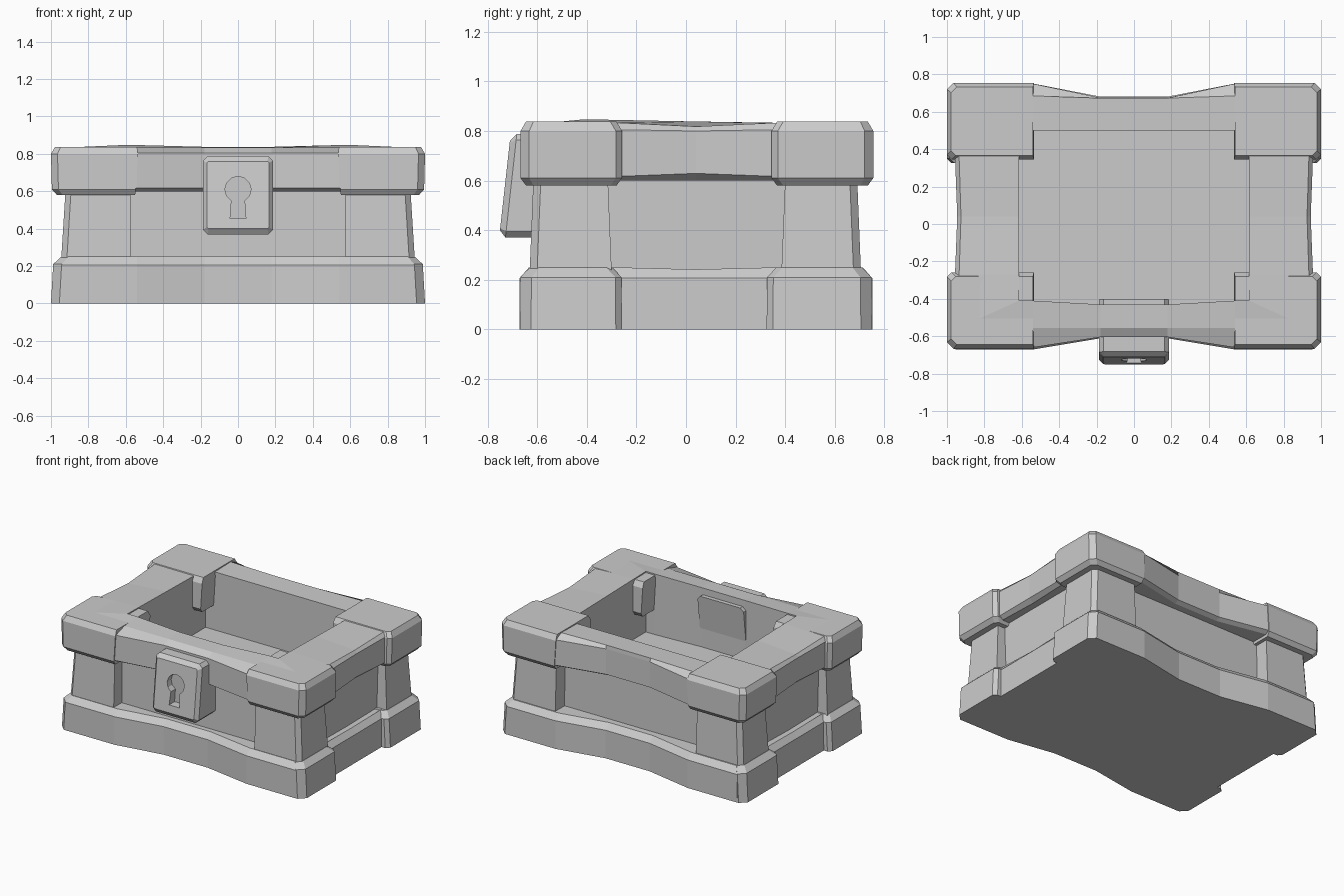
import bpy, bmesh
from math import sin, cos, radians

if "Cube" in bpy.data.objects:
    bpy.data.objects.remove(bpy.data.objects["Cube"])


def loft(name, rings, closed=False, mirror=False):
    """Skin equal-length rings of points; end caps, or wrap round when closed."""
    bm = bmesh.new()
    vs = [[bm.verts.new(p) for p in r] for r in rings]
    n = len(rings[0])
    pairs = list(zip(vs, vs[1:]))
    if closed:
        pairs.append((vs[-1], vs[0]))
    else:
        bm.faces.new(vs[0])
        bm.faces.new(vs[-1])
    for a, b in pairs:
        for i in range(n):
            j = (i + 1) % n
            bm.faces.new((a[i], a[j], b[j], b[i]))
    bmesh.ops.recalc_face_normals(bm, faces=bm.faces)
    me = bpy.data.meshes.new(name)
    bm.to_mesh(me)
    bm.free()
    ob = bpy.data.objects.new(name, me)
    bpy.context.collection.objects.link(ob)
    if mirror:
        m = ob.modifiers.new("mirror", 'MIRROR')
        m.use_axis[0] = True
        m.use_mirror_merge = False
    return ob


def outline(hx, yf, yb, z, bow_f=0, bow_b=0, side=0, drop=0, tilt=0, dip=0):
    """Chest outline whose front, back and sides bow inwards at the middle."""
    half = [(0.18, yf + bow_f, z - dip), (0.54, yf, z), (hx, yf, z), (hx, -0.27, z),
            (hx - side, 0.04, z - drop), (hx, 0.36, z), (hx, yb, z),
            (0.54, yb, z), (0.18, yb - bow_b, z)]
    pts = half + [(-x, y, zz) for x, y, zz in reversed(half)]
    return [(x, y, zz - tilt * y) for x, y, zz in pts]


def corner(s, x0, x1, yo, yi, c, z, inset=0):
    """Corner block section: large cut on the outer corner, small on the inner."""
    x1, yo, yi, d = x1 - inset, yo - s * inset, yi + s * inset, 0.025
    return [(x0, yo, z), (x1 - c, yo, z), (x1, yo - s * c, z),
            (x1, yi + s * d, z), (x1 - d, yi, z), (x0, yi, z)]


# Base slab
loft("base", [
    outline(0.945, -0.671, 0.751, 0, 0.06, 0.07),
    outline(0.942, -0.671, 0.751, 0.207, 0.06, 0.07),
    outline(0.91, -0.633, 0.713, 0.25, 0.06, 0.07, 0.005, 0.008)])

# Recessed body with the tray inside
loft("body", [
    outline(0.865, -0.535, 0.595, 0.235),
    outline(0.865, -0.53, 0.59, 0.63),
    outline(0.615, -0.41, 0.50, 0.63, -0.02),
    outline(0.615, -0.41, 0.50, 0.40, -0.02)])

# Rim with bevelled edges
loft("rim", [
    outline(0.615, -0.41, 0.50, 0.60, -0.02),
    outline(0.925, -0.63, 0.72, 0.60, 0.055, 0.075, 0.012),
    outline(0.957, -0.66, 0.75, 0.617, 0.055, 0.075, 0.012, -0.012),
    outline(0.957, -0.66, 0.75, 0.805, 0.055, 0.075, 0.012, 0.005),
    outline(0.935, -0.555, 0.685, 0.833, 0, 0.012, 0.01, 0.015),
    outline(0.615, -0.41, 0.50, 0.839, -0.02, tilt=0.02, dip=0.01)], closed=True)

# Corner pieces: foot, post and cap, mirrored left to right
for label, foot_y, cap_y, s in (("front", (-0.67, -0.258), (-0.667, -0.258), -1),
                                ("back", (0.75, 0.325), (0.755, 0.345), 1)):
    loft(label + "_foot", [
        corner(s, 0.62, 1.0, *foot_y, 0.045, 0),
        corner(s, 0.62, 0.99, *foot_y, 0.045, 0.21, 0.002),
        corner(s, 0.62, 0.985, *foot_y, 0.04, 0.249, 0.038)], mirror=True)

    posts = []
    for z, xo, front, back in ((0.24, 0.945, (0.63, 0.30), (0.705, 0.385)),
                               (0.61, 0.922, (0.615, 0.315), (0.69, 0.40))):
        yo, yi = (s * v for v in (front if s < 0 else back))
        yw, c = (-0.46 if s < 0 else 0.54), 0.03
        posts.append([(0.575, yo, z), (xo - c, yo, z), (xo, yo - s * c, z),
                      (xo, yi, z), (0.70, yi, z), (0.70, yw, z), (0.575, yw, z)])
    loft(label + "_post", posts, mirror=True)

    loft(label + "_cap", [
        corner(s, 0.55, 0.99, *cap_y, 0.03, 0.58, 0.022),
        corner(s, 0.547, 0.995, *cap_y, 0.035, 0.61),
        corner(s, 0.535, 1.0, *cap_y, 0.035, 0.80),
        corner(s, 0.54, 1.0, *cap_y, 0.03, 0.838, 0.022)], mirror=True)


def lock_ring(hx, z0, z1, y0, y1, c):
    """Upright lock section with cut corners; depth goes y0 at z0 to y1 at z1."""
    half = [(hx - c, z0), (hx, z0 + c), (hx, z1 - c), (hx - c, z1)]
    return [(x, y0 + (y1 - y0) * (z - z0) / (z1 - z0), z)
            for x, z in half + [(-x, z) for x, z in reversed(half)]]


# Lock box through the front wall, leaning back at the top
lock = loft("lock", [
    lock_ring(0.165, 0.40, 0.76, -0.75, -0.71, 0.008),
    lock_ring(0.188, 0.37, 0.788, -0.728, -0.682, 0.025),
    lock_ring(0.188, 0.37, 0.788, -0.45, -0.40, 0.025)])

# Keyhole cut into the lock
hole = [(0.07 * sin(radians(a)), 0.61 + 0.07 * cos(radians(a)))
        for a in range(-150, 151, 30)] + [(0.042, 0.455), (-0.042, 0.455)]
cutter = loft("keyhole_cutter", [[(x, y, z) for x, z in hole] for y in (-0.85, -0.68)])
cutter.hide_render = True
cut = lock.modifiers.new("keyhole", 'BOOLEAN')
cut.operation = 'DIFFERENCE'
cut.solver = 'EXACT'
cut.object = cutter
bpy.context.view_layer.objects.active = lock
bpy.ops.object.modifier_apply(modifier=cut.name)
bpy.data.objects.remove(cutter)
